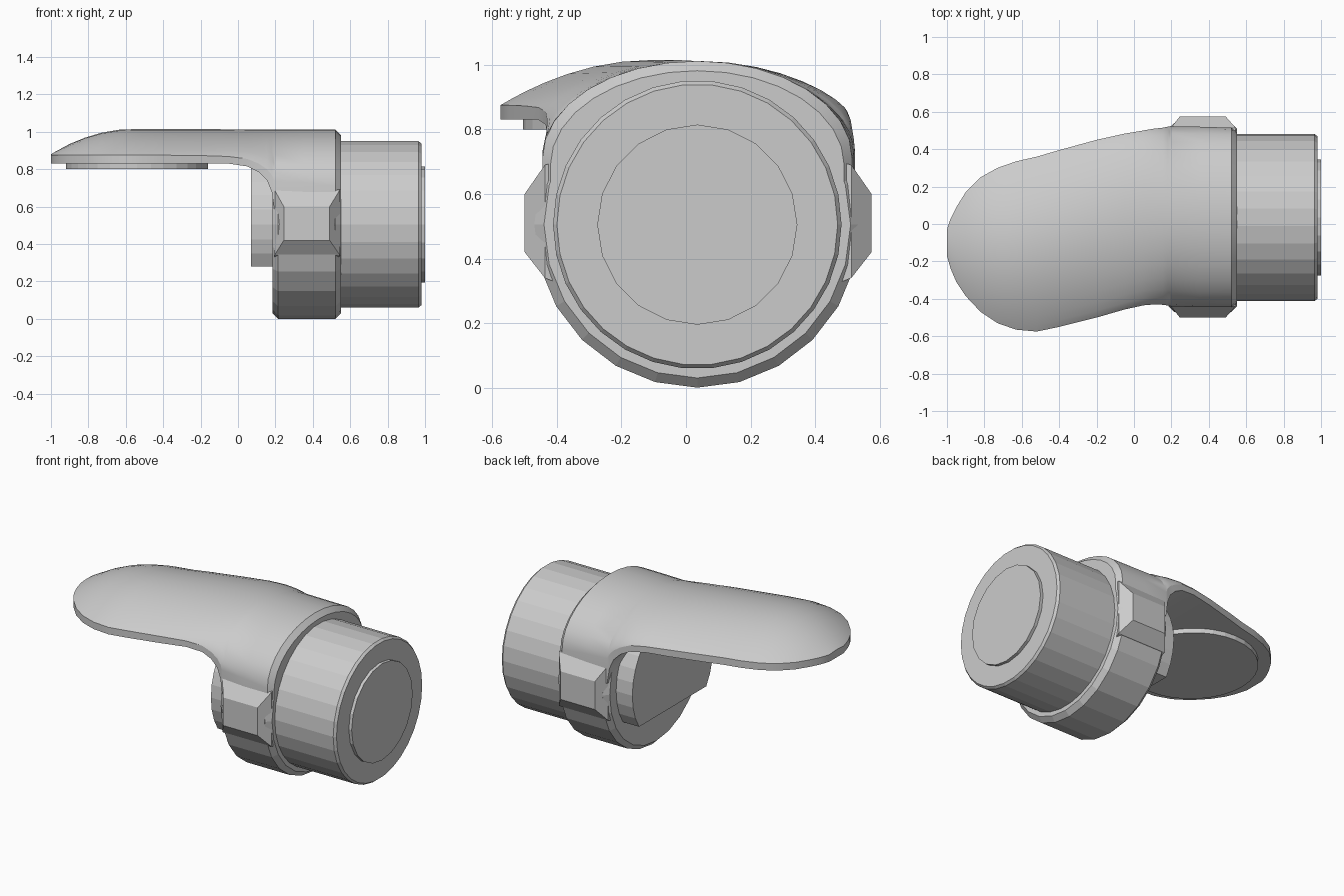
import bpy, bmesh
from math import sin, cos, pi

CY, CZ = 0.035, 0.505   # common axis of the round parts


def make_object(name, bm):
    bmesh.ops.recalc_face_normals(bm, faces=bm.faces)
    mesh = bpy.data.meshes.new(name)
    bm.to_mesh(mesh)
    bm.free()
    ob = bpy.data.objects.new(name, mesh)
    bpy.context.collection.objects.link(ob)
    return ob


def loft(name, rings):
    """Skin a series of closed rings and cap both ends."""
    bm = bmesh.new()
    loops = [[bm.verts.new(p) for p in ring] for ring in rings]
    n = len(loops[0])
    for a, b in zip(loops, loops[1:]):
        for i in range(n):
            j = (i + 1) % n
            bm.faces.new((a[i], a[j], b[j], b[i]))
    bm.faces.new(loops[0])
    bm.faces.new(loops[-1])
    return make_object(name, bm)


def turned(name, profile, segs=24, zmin=-1.0):
    """Turn an (x, radius) profile about the x axis, optionally cut flat below zmin."""
    rings = []
    for x, r in profile:
        rings.append([(x, CY + r * cos(2 * pi * i / segs),
                       max(zmin, CZ + r * sin(2 * pi * i / segs))) for i in range(segs)])
    return loft(name, rings)


# Round body: collar, barrel, end button and the flat-bottomed plug behind
turned("collar", [(0.185, 0.475), (0.215, 0.505), (0.52, 0.505), (0.55, 0.475)])
turned("barrel", [(0.50, 0.447), (0.965, 0.447), (0.98, 0.435)], 30)
turned("end_button", [(0.95, 0.31), (1.0, 0.31)], 20)
plug = turned("flat_bottom_plug", [(0.07, 0.41), (0.25, 0.41)], 32, 0.28)

# Hood stations: x, low y, high y, underside z, rim z, crown z, crown fullness
stations = [
    (-1.00, -0.17, -0.03, 0.83, 0.875, 0.880, 2.0),
    (-0.98, -0.24, 0.03, 0.83, 0.875, 0.892, 2.0),
    (-0.95, -0.31, 0.09, 0.83, 0.875, 0.908, 2.0),
    (-0.90, -0.385, 0.17, 0.83, 0.875, 0.935, 2.0),
    (-0.82, -0.47, 0.25, 0.83, 0.875, 0.968, 2.0),
    (-0.73, -0.53, 0.30, 0.83, 0.875, 0.995, 2.0),
    (-0.63, -0.565, 0.335, 0.83, 0.875, 1.012, 2.0),
    (-0.52, -0.575, 0.36, 0.83, 0.875, 1.015, 2.0),
    (-0.40, -0.55, 0.395, 0.83, 0.875, 1.015, 1.9),
    (-0.20, -0.50, 0.45, 0.83, 0.873, 1.015, 1.8),
    (-0.05, -0.457, 0.483, 0.83, 0.868, 1.013, 1.6),
    (0.05, -0.435, 0.50, 0.815, 0.855, 1.012, 1.5),
    (0.11, -0.43, 0.51, 0.785, 0.83, 1.012, 1.4),
    (0.155, -0.432, 0.515, 0.74, 0.80, 1.012, 1.3),
    (0.18, -0.436, 0.52, 0.68, 0.77, 1.012, 1.2),
    (0.195, -0.44, 0.523, 0.58, 0.74, 1.012, 1.15),
    (0.35, -0.445, 0.52, 0.58, 0.73, 1.012, 1.1),
    (0.52, -0.445, 0.515, 0.58, 0.71, 1.012, 1.0),
    (0.55, -0.42, 0.49, 0.58, 0.69, 0.982, 1.0),
]
ARCH = 16
rings = []
for x, lo, hi, zb, zr, zt, p in stations:
    c, w = (lo + hi) / 2, (hi - lo) / 2
    ring = [(x, lo, zb), (x, hi, zb)]
    for i in range(ARCH + 1):
        t = pi * i / ARCH
        ring.append((x, c + w * cos(t), zr + (zt - zr) * max(0.0, sin(t)) ** p))
    rings.append(ring)
hood = loft("hood", rings)

# Raised oval pad on the underside of the hood
oval = [(-0.54 + 0.38 * cos(2 * pi * i / 32), -0.115 + 0.39 * sin(2 * pi * i / 32))
        for i in range(32)]
loft("underside_pad", [[(x, y, z) for x, y in oval] for z in (0.80, 0.85)])

# Bevelled grip tabs on both sides of the collar
for side, label in ((-1, "front"), (1, "back")):
    rings = []
    for off, x0, x1, z0, z1 in ((0.40, 0.20, 0.53, 0.31, 0.71),
                                (0.475, 0.195, 0.545, 0.34, 0.69),
                                (0.5375, 0.245, 0.49, 0.42, 0.60)):
        y = 0.0375 + side * off
        rings.append([(x0, y, z0), (x1, y, z0), (x1, y, z1), (x0, y, z1)])
    loft(label + "_grip_tab", rings)

# Soften the crown of the hood while keeping its rim crisp
bpy.ops.object.select_all(action='DESELECT')
hood.select_set(True)
bpy.context.view_layer.objects.active = hood
bpy.ops.object.shade_smooth_by_angle(angle=0.4)
